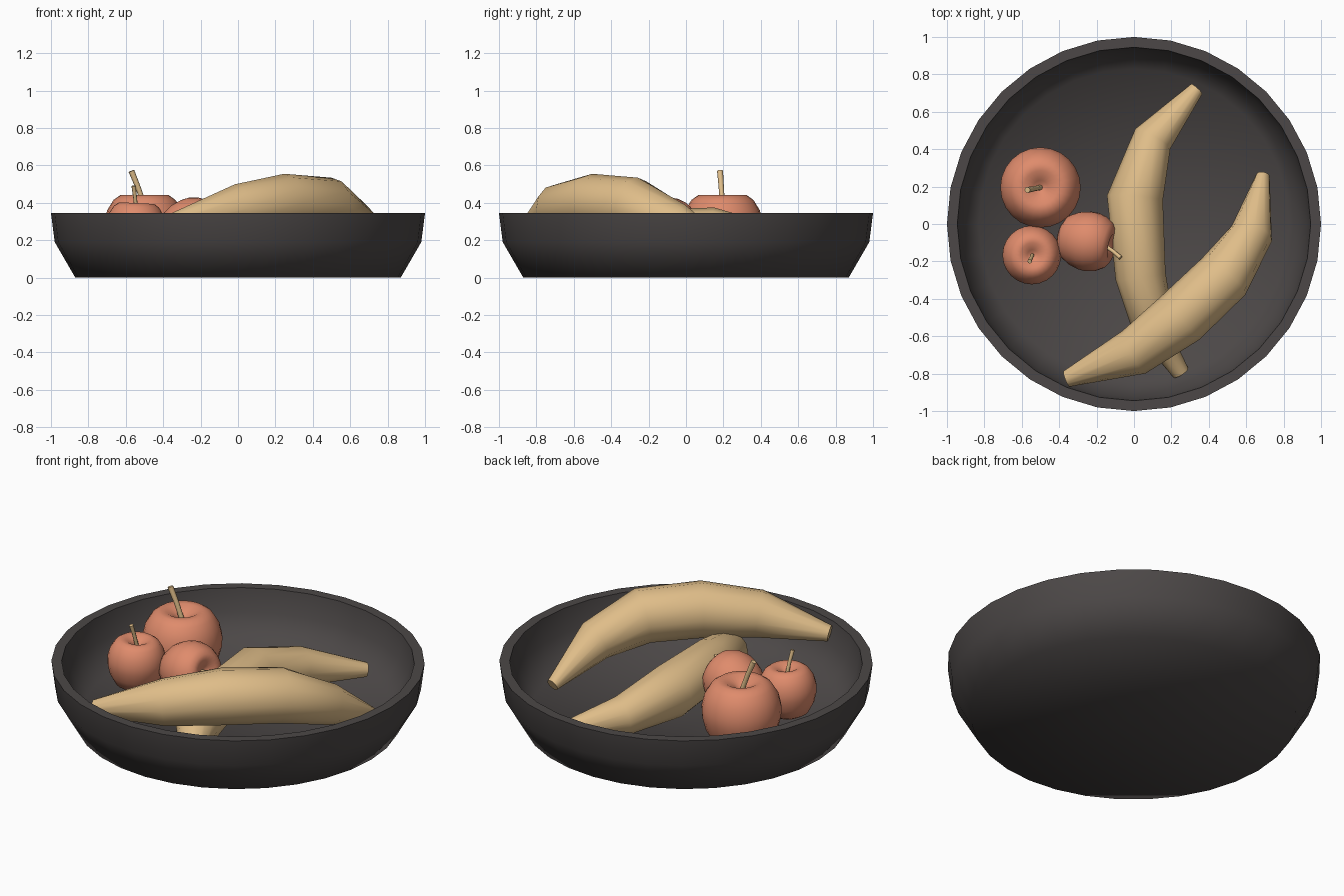
import bpy, bmesh, math
from mathutils import Vector, Matrix

if "Cube" in bpy.data.objects:
    bpy.data.objects.remove(bpy.data.objects["Cube"])


def material(name, rgb):
    m = bpy.data.materials.new(name)
    m.diffuse_color = (*rgb, 1)
    m.use_nodes = True
    m.node_tree.nodes["Principled BSDF"].inputs["Base Color"].default_value = m.diffuse_color
    return m


DARK = material("dark_bowl", (0.072, 0.064, 0.063))
RED = material("apple_red", (0.74, 0.26, 0.15))
TAN = material("banana_tan", (0.74, 0.51, 0.25))


def skin(name, rings, mat, angle=60):
    """Join equal-length rings of points with quads and cap both ends."""
    bm = bmesh.new()
    loops = [[bm.verts.new(p) for p in r] for r in rings]
    n = len(loops[0])
    for a, b in zip(loops, loops[1:]):
        for i in range(n):
            j = (i + 1) % n
            bm.faces.new((a[i], a[j], b[j], b[i]))
    bm.faces.new(loops[0])
    bm.faces.new(loops[-1])
    bmesh.ops.recalc_face_normals(bm, faces=bm.faces)
    me = bpy.data.meshes.new(name)
    bm.to_mesh(me)
    bm.free()
    me.materials.append(mat)
    ob = bpy.data.objects.new(name, me)
    bpy.context.collection.objects.link(ob)
    bpy.ops.object.select_all(action='DESELECT')
    bpy.context.view_layer.objects.active = ob
    ob.select_set(True)
    bpy.ops.object.shade_smooth_by_angle(angle=math.radians(angle))
    return ob


def lathe(name, profile, mat, n, angle=60):
    rings = [[(r * math.cos(2 * math.pi * i / n), r * math.sin(2 * math.pi * i / n), z)
              for i in range(n)] for r, z in profile]
    return skin(name, rings, mat, angle)


def tube(name, path, mat, n):
    """Sweep a round section along (x, y, z, radius) points."""
    pts = [Vector(p[:3]) for p in path]
    rings = []
    for k, p in enumerate(path):
        t = (pts[min(k + 1, len(pts) - 1)] - pts[max(k - 1, 0)]).normalized()
        ref = Vector((0, 0, 1)) if abs(t.z) < 0.8 else Vector((0, 1, 0))
        u = t.cross(ref).normalized()
        v = u.cross(t)
        rings.append([pts[k] + p[3] * (u * math.cos(2 * math.pi * i / n)
                                       + v * math.sin(2 * math.pi * i / n)) for i in range(n)])
    return skin(name, rings, mat)


# Bowl: outside wall, rim, inside wall and floor
lathe("bowl", [(0.02, 0), (0.87, 0), (0.98, 0.19), (1.0, 0.345), (0.945, 0.345),
               (0.925, 0.21), (0.83, 0.06), (0.02, 0.06)], DARK, 32, 70)

# Bananas: one on the bowl floor, one resting over it
tube("lower_banana", [(0.335, 0.722, 0.115, 0.04), (0.1, 0.455, 0.175, 0.108),
                      (0.005, 0.14, 0.225, 0.15), (0.035, -0.28, 0.225, 0.135),
                      (0.1, -0.53, 0.18, 0.115), (0.195, -0.71, 0.115, 0.06),
                      (0.25, -0.795, 0.085, 0.047)], TAN, 12)
tube("upper_banana", [(-0.36, -0.828, 0.295, 0.045), (0.0, -0.685, 0.37, 0.13),
                      (0.25, -0.5, 0.4, 0.155), (0.48, -0.28, 0.385, 0.152),
                      (0.63, -0.05, 0.285, 0.115), (0.69, 0.262, 0.125, 0.036)], TAN, 12)

# Apples: unit profile with dimples, scaled and tilted, each with a bent stem
APPLE = [(0.02, -0.74), (0.15, -0.82), (0.4, -0.91), (0.7, -0.75), (0.9, -0.4), (0.99, -0.05),
         (1.0, 0.2), (0.93, 0.5), (0.77, 0.76), (0.6, 0.88), (0.42, 0.88), (0.18, 0.74), (0.02, 0.62)]


def apple(name, centre, radius, axis, stem):
    tilt = Vector((0, 0, 1)).rotation_difference(Vector(axis)).to_matrix().to_4x4()
    body = lathe(name, [(r * radius, z * radius) for r, z in APPLE], RED, 24)
    body.data.transform(Matrix.Translation(centre) @ tilt)
    base = Vector(centre) + Vector(axis).normalized() * radius * 0.6
    tip = Vector(stem)
    mid = base.lerp(tip, 0.5) + Vector(axis).normalized() * radius * 0.04
    w = radius * 0.065
    tube(name + "_stem", [(*base, w), (*mid, w), (*tip, w * 1.15)], TAN, 8)


apple("large_apple", (-0.5, 0.195, 0.252), 0.215, (0, 0, 1), (-0.57, 0.182, 0.57))
apple("small_apple", (-0.548, -0.166, 0.26), 0.157, (0.05, 0, 1), (-0.558, -0.2, 0.49))
apple("tilted_apple", (-0.255, -0.09, 0.265), 0.16, (0.95, -0.2, 0.25), (-0.072, -0.18, 0.335))
